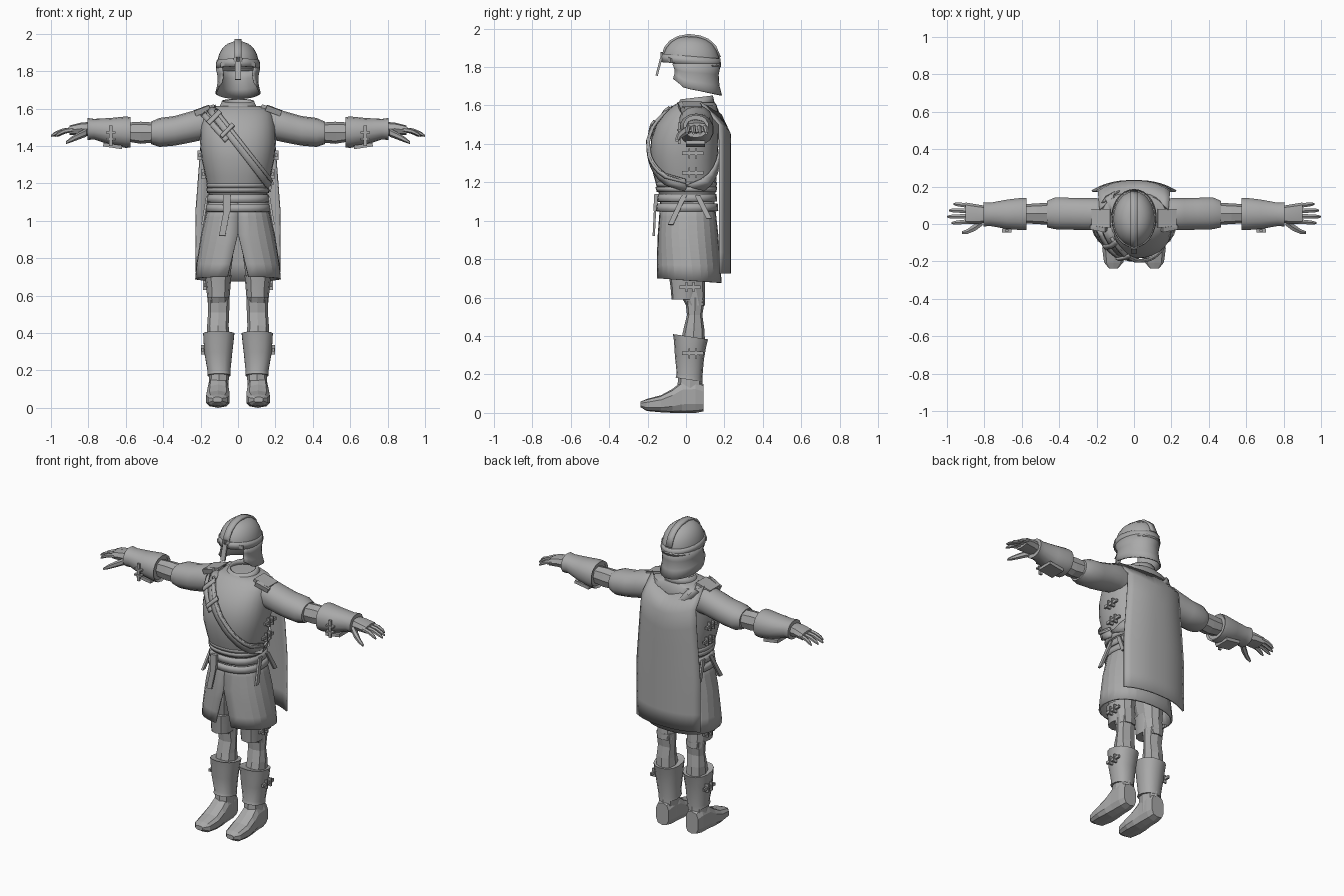
import bpy, bmesh, math
from mathutils import Vector

if "Cube" in bpy.data.objects:
    bpy.data.objects.remove(bpy.data.objects["Cube"])

GREY = bpy.data.materials.new("plain_grey")
GREY.diffuse_color = (0.4, 0.4, 0.4, 1)
GREY.use_nodes = True
GREY.node_tree.nodes["Principled BSDF"].inputs["Base Color"].default_value = GREY.diffuse_color


def mesh(name, verts, faces, mirror=False, thick=0, offset=-1, smooth=35):
    me = bpy.data.meshes.new(name)
    me.from_pydata([tuple(v) for v in verts], [], faces)
    bm = bmesh.new()
    bm.from_mesh(me)
    bmesh.ops.recalc_face_normals(bm, faces=bm.faces)
    bm.to_mesh(me)
    bm.free()
    me.materials.append(GREY)
    ob = bpy.data.objects.new(name, me)
    bpy.context.collection.objects.link(ob)
    if smooth:
        bpy.ops.object.select_all(action='DESELECT')
        ob.select_set(True)
        bpy.context.view_layer.objects.active = ob
        bpy.ops.object.shade_smooth_by_angle(angle=math.radians(smooth))
    if thick:
        m = ob.modifiers.new("thickness", 'SOLIDIFY')
        m.thickness, m.offset = thick, offset
    if mirror:
        m = ob.modifiers.new("mirror", 'MIRROR')
        m.use_mirror_merge = False
    return ob


def spow(v, e):
    return math.copysign(abs(v) ** e, v)


def ring(axis, row, n, p=2, gap=0):
    """Superellipse from min/max extents; gap opens it around the front."""
    t, a0, a1, b0, b1 = row
    pts = []
    for i in range(n if gap is None else n + 1):
        g = gap or 0
        a = -math.pi / 2 + g + (2 * math.pi - 2 * g) * i / n
        a_ = (a0 + a1) / 2 + (a1 - a0) / 2 * spow(math.cos(a), 2 / p)
        b_ = (b0 + b1) / 2 + (b1 - b0) / 2 * spow(math.sin(a), 2 / p)
        pts.append(Vector({'x': (t, a_, b_), 'y': (a_, t, b_), 'z': (a_, b_, t)}[axis]))
    return pts


def skin(name, rings, closed=True, caps=(True, True), **kw):
    n = len(rings[0])
    verts = [v for r in rings for v in r]
    faces = [(k * n + i, k * n + (i + 1) % n, (k + 1) * n + (i + 1) % n, (k + 1) * n + i)
             for k in range(len(rings) - 1) for i in range(n if closed else n - 1)]
    if closed and caps[0]:
        faces.append(tuple(range(n)))
    if closed and caps[1]:
        faces.append(tuple(range(len(verts) - n, len(verts))))
    return mesh(name, verts, faces, **kw)


def loft(name, axis, rows, n=16, p=2, tilt=0, **kw):
    rings = [ring(axis, r, n, p, None) for r in rows]
    for v in (v for r in rings for v in r):
        v.z -= tilt * v.y
    return skin(name, rings, **kw)


def bar(name, p0, p1, w, thick=0.012, **kw):
    """Flat strap piece from p0 to p1, w is the half-width vector."""
    p0, p1, w = Vector(p0), Vector(p1), Vector(w)
    return mesh(name, [p0 - w, p0 + w, p1 + w, p1 - w], [(0, 1, 2, 3)],
                thick=thick, offset=0, smooth=0, **kw)


def buckle(name, c, u, v, mirror=True):
    c, u, v = Vector(c), Vector(u), Vector(v)
    bar(name + "_strap", c - u * 0.055, c + u * 0.055, v * 0.009, mirror=mirror)
    for s in (-1, 1):
        bar(name + "_side", c + u * (s * 0.018 - 0.005), c + u * (s * 0.018 + 0.005),
            v * 0.026, 0.022, mirror=mirror)


def interp(rows, t):
    for a, b in zip(rows, rows[1:]):
        if t <= b[0]:
            f = max(0, (t - a[0]) / (b[0] - a[0]))
            return [x + (y - x) * f for x, y in zip(a, b)]
    return list(rows[-1])


X, Y, Z = Vector((1, 0, 0)), Vector((0, 1, 0)), Vector((0, 0, 1))

# Cuirass and collar
TORSO = [(z, -r, r, f, b) for z, r, f, b in [
    (1.12, .155, -.135, .15), (1.17, .16, -.15, .155), (1.24, .175, -.17, .16),
    (1.33, .195, -.185, .165), (1.42, .203, -.183, .17), (1.5, .2, -.155, .172),
    (1.56, .19, -.11, .17), (1.6, .17, -.065, .16), (1.615, .11, -.04, .15)]]
loft("cuirass", 'z', TORSO, 28, 2.3)
loft("collar", 'z', [(1.59, -.105, .105, -.055, .15), (1.635, -.085, .085, -.03, .14)], 20,
     tilt=-.12, caps=(False, False), thick=.012)
for s in (0, 1):
    loft("cuirass_hem", 'z', [(z + .025 * s, -interp(TORSO, z)[2] - .008, interp(TORSO, z)[2] + .008,
         interp(TORSO, z)[3] - .008, interp(TORSO, z)[4] + .006) for z in (1.15, 1.175)],
         28, 2.3, caps=(False, False), thick=.012)


def ribbon(name, a, b, width, side=-1, off=.012):
    """Strap laid over the cuirass between two (x, z) points."""
    d = Vector((b[0] - a[0], b[1] - a[1])).normalized()
    rows = []
    for i in range(15):
        row = []
        for w in (-.5, 0, .5):
            x = a[0] + (b[0] - a[0]) * i / 14 - d.y * w * width
            z = a[1] + (b[1] - a[1]) * i / 14 + d.x * w * width
            _, _, r, f, k = interp(TORSO, z)
            x = max(-r - off, min(r + off, x))
            u = min(1, abs(x) / (r + off))
            row.append((x, (f + k) / 2 + side * ((k - f) / 2 + off) * (1 - u ** 2.3) ** (1 / 2.3), z))
        rows.append(row)
    skin(name, rows, closed=False, thick=.012, offset=0)


# Shoulder straps
ribbon("bandolier_front", (-.145, 1.6), (.19, 1.17), .05)
ribbon("bandolier_edge", (-.12, 1.59), (.19, 1.2), .016, off=.018)
ribbon("bandolier_back", (-.15, 1.6), (.17, 1.17), .05, 1)
ribbon("short_strap", (-.185, 1.57), (-.06, 1.43), .03, off=.016)
for x, z in ((-.13, 1.55), (-.06, 1.48)):
    ribbon("strap_loop", (x - .03, z - .03), (x + .035, z + .035), .02, off=.026)
bar("shoulder_plate", (.125, .03, 1.612), (.225, .03, 1.585), (0, .05, 0), .022, mirror=True)
bar("shoulder_clasp", (.15, -.03, 1.605), (.23, -.015, 1.575), (0, .012, .002), .03, mirror=True)
for z in (1.35, 1.25):
    buckle("torso_buckle", (interp(TORSO, z)[2] + .008, .035, z), Y, Z)

# Belt with hanging ends
for z0, z1, e in ((1.1, 1.14, .012), (1.05, 1.09, .018)):
    loft("belt", 'z', [(z0, -.158 - e, .158 + e, -.14 - e, .15 + e),
                       (z1, -.152 - e, .152 + e, -.133 - e, .147 + e)], 24, 2.3,
         caps=(False, False), thick=.014)
bar("belt_buckle", (-.06, -.155, 1.14), (-.06, -.16, 1.05), X * .02, .02)
bar("belt_end", (-.055, -.16, 1.08), (-.085, -.168, .92), X * .017)
bar("side_strap_front", (.165, -.01, 1.13), (.19, -.08, .98), Y * .014, mirror=True)
bar("side_strap_back", (.165, .06, 1.13), (.18, .12, 1.01), Y * .014, mirror=True)

# Skirt with a front slit
SKIRT = [(.69, -.23, .23, -.155, .185, .2), (.77, -.222, .222, -.153, .18, .14),
         (.86, -.208, .208, -.15, .173, .06), (.93, -.197, .197, -.147, .168, .002),
         (1.02, -.175, .175, -.14, .158, .002), (1.1, -.156, .156, -.134, .148, .002)]
rings = [ring('z', r[:5], 24, 2.3, r[5]) for r in SKIRT]
for v in rings[0]:
    v.z -= .07 * v.y
skin("skirt", rings, closed=False, thick=.012, smooth=12)

# Cape draped from the shoulders
cape = []
for k in range(9):
    t = k / 8
    row = []
    for i in range(13):
        u = i / 6 - 1
        top = 1.555 + .06 * abs(u) ** 1.5
        z = top + (.725 - top) * t
        pull = max(0, 1 - t / .13)
        row.append((u * (.185 + .042 * min(1, t * 1.6)),
                    .235 - .055 * abs(u) ** 2.5 - pull * (.05 + .05 * abs(u)), z))
    cape.append(row)
skin("cape", cape, closed=False, thick=.01)

# Helmet
loft("helmet_dome", 'z', [(z, -r, r, f, b) for z, r, f, b in [
    (1.82, .112, -.12, .175), (1.86, .11, -.12, .173), (1.895, .1, -.105, .16),
    (1.925, .083, -.08, .14), (1.947, .058, -.05, .108), (1.958, .028, -.015, .07)]],
     24, tilt=.05, caps=(False, True), thick=.008)
loft("helmet_rim", 'z', [(1.815, -.118, .118, -.128, .182), (1.858, -.116, .116, -.126, .18)],
     24, tilt=.08, caps=(False, False), thick=.012)
arc = [(-.122, 1.85), (-.108, 1.9), (-.08, 1.933), (-.04, 1.955), (.015, 1.965),
       (.07, 1.958), (.115, 1.94), (.15, 1.908), (.175, 1.85)]
skin("helmet_crest", [[(x, y, z) for x in (-.02, .02)] for y, z in arc], closed=False, thick=.014, offset=0)
bar("nose_guard", (0, -.128, 1.85), (0, -.153, 1.755), X * .015)
bar("brow_plate", (.005, -.127, 1.865), (.09, -.075, 1.832), Z * .012, mirror=True)
guard = []
for t in (0, .35, .7, 1):
    row = []
    for i in range(23):
        a = math.radians(-42 + 264 * i / 22)
        y = .03 + .145 * math.sin(a)
        low = interp([(-.08, 1.745), (-.05, 1.725), (-.01, 1.69), (.07, 1.675), (.18, 1.65)], y)[1]
        w = 1 - .12 * math.sin(math.pi * min(t, .95)) + .05 * t * max(0, math.sin(a))
        row.append((.112 * math.cos(a) * (w + .03 * t), .03 + (y - .03) * w, 1.82 + (low - 1.82) * t))
    guard.append(row)
skin("neck_guard", guard, closed=False, thick=.008)

# Arms: sleeve, elbow, gauntlet
loft("sleeve", 'x', [(.14, -.03, .13, 1.43, 1.59), (.2, -.035, .14, 1.43, 1.6),
     (.27, -.035, .14, 1.415, 1.58), (.34, -.032, .142, 1.402, 1.56), (.42, -.03, .145, 1.395, 1.55),
     (.465, -.02, .125, 1.41, 1.53)], 14, 2.2, mirror=True)
loft("elbow", 'x', [(.44, -.005, .115, 1.42, 1.525), (.52, 0, .11, 1.412, 1.53),
     (.6, .005, .105, 1.425, 1.525)], 8, 2.4, mirror=True, smooth=0)
loft("gauntlet", 'x', [(.585, -.025, .13, 1.405, 1.54), (.575, -.035, .14, 1.392, 1.555),
     (.6, -.035, .142, 1.39, 1.558), (.68, -.028, .132, 1.405, 1.55), (.77, -.012, .115, 1.435, 1.545),
     (.805, -.015, .118, 1.432, 1.55)], 14, 2.2, mirror=True)
buckle("gauntlet_buckle", (.68, -.035, 1.455), Z, X)
bar("gauntlet_strap", (.62, .05, 1.393), (.72, .05, 1.408), Y * .05, .02, mirror=True)

# Hands
loft("palm", 'x', [(.78, .01, .095, 1.45, 1.53), (.84, .0, .105, 1.46, 1.525),
     (.9, .0, .115, 1.46, 1.51)], 8, 2.6, mirror=True)
for i, tip in enumerate((.975, 1.0, .99, .965)):
    y = .014 + i * .028
    rows = []
    for t, h, dz in ((0, .014, 0), (.5, .013, -.008), (.85, .011, -.024), (1, .005, -.034)):
        x, yc = .88 + (tip - .88) * t, y + (i - 1.5) * .006 * t
        rows.append((x, yc - h, yc + h, 1.488 + dz - h, 1.488 + dz + h))
    loft("finger", 'x', rows, 6, mirror=True)
loft("thumb", 'x', [(.81, -.01, .03, 1.45, 1.495), (.85, -.04, .005, 1.435, 1.475),
     (.89, -.055, -.025, 1.42, 1.45), (.92, -.055, -.038, 1.41, 1.425)], 6, mirror=True)

# Legs: thigh, thigh guard, knee, greave, boot
loft("thigh", 'z', [(.56, .05, .16, .0, .1), (.66, .045, .165, -.055, .098),
     (.8, .025, .175, -.085, .11), (.96, .01, .165, -.1, .12)], 10, 2.3, mirror=True, smooth=0)
loft("thigh_guard", 'z', [(.59, .045, .165, -.075, .06), (.65, .04, .17, -.08, .075),
     (.71, .035, .178, -.088, .09)], 12, 2.3, mirror=True)
loft("knee", 'z', [(.36, .045, .165, -.03, .1), (.44, .05, .165, -.012, .095), (.51, .047, .16, .005, .085),
     (.6, .045, .163, -.005, .1)], 8, 2.5, mirror=True, smooth=0)
loft("greave", 'z', [(.175, .038, .165, -.055, .085), (.195, .04, .163, -.048, .085),
     (.29, .03, .18, -.058, .093), (.36, .022, .186, -.062, .105), (.4, .018, .188, -.068, .115),
     (.395, .04, .168, -.045, .095)], 14, 2.3, tilt=.15, mirror=True)
buckle("thigh_buckle", (.176, .02, .655), Y, Z)
buckle("greave_buckle", (.188, .035, .31), Y, Z)
loft("ankle", 'z', [(.06, .052, .158, -.05, .088), (.2, .048, .155, -.04, .085)], 8, 2.5,
     mirror=True, smooth=0)
loft("boot", 'y', [(-.237, .085, .135, .03, .058), (-.205, .055, .162, .01, .072),
     (-.13, .042, .172, .003, .092), (-.07, .045, .168, .0, .125), (-.02, .05, .162, .0, .165),
     (.05, .052, .16, .0, .17), (.09, .06, .15, .008, .15)], 10, 3, mirror=True, smooth=0)
